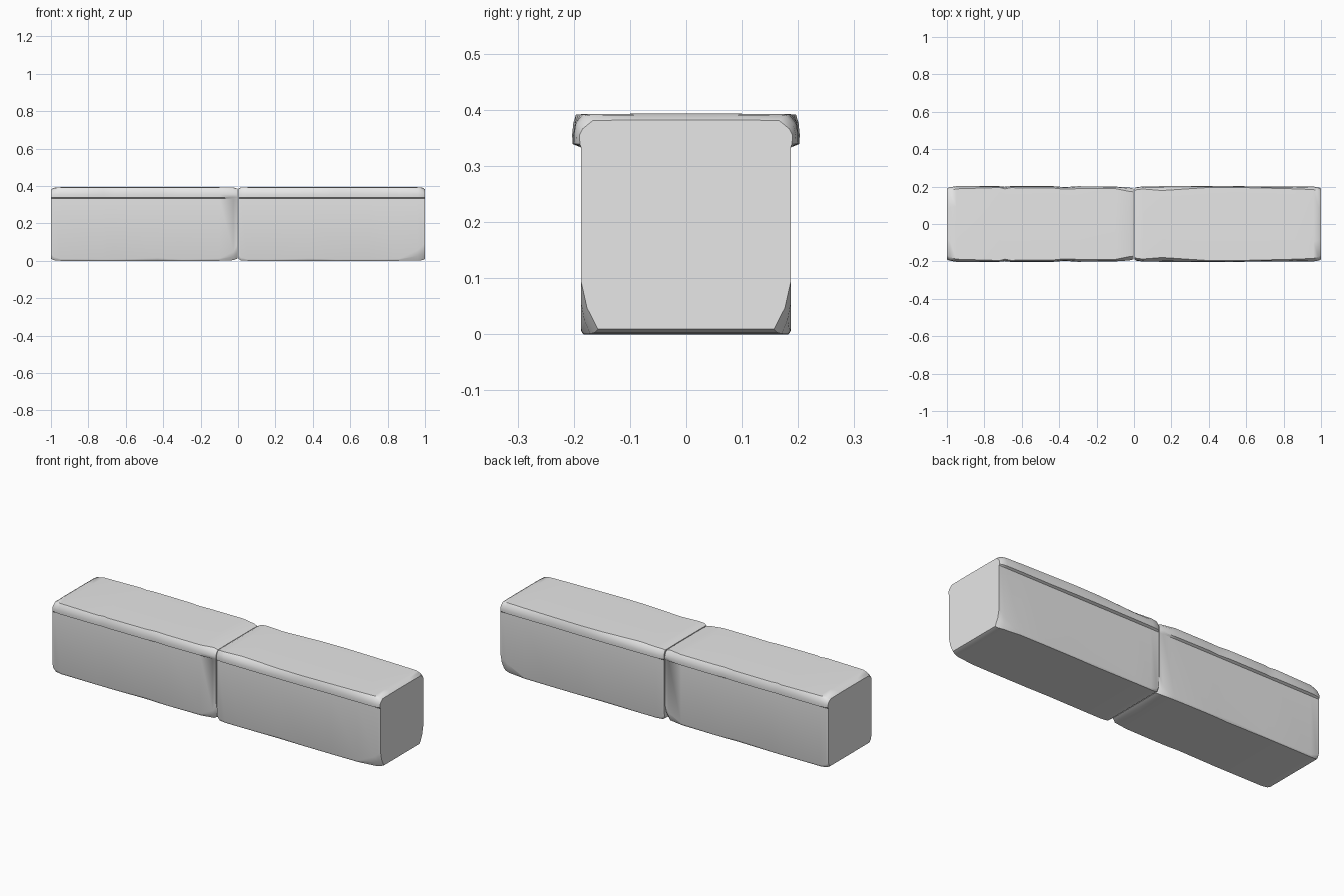
import bpy, bmesh

stone = bpy.data.materials.new("stone_grey")
stone.diffuse_color = (0.8, 0.8, 0.8, 1)

W = 0.187      # half width of the wall body


def half_profile(b, cy, cz, k, t, top):
    """Outline from bottom centre to top centre: chipped foot, straight body, rounded cap."""
    return [(0, b), (W - cy, b), (W - cy * 0.35, b + cz * 0.45), (W, b + cz),
            (W, 0.333), (k, 0.339), (k + 0.001, 0.355),
            (k - (k - t) * 0.2, top - 0.016), (t, top - 0.001),
            (t * 0.5, top), (0, top)]


def stone_block(name, stations):
    """Loft the mirrored profile through worn stations along x."""
    bm = bmesh.new()
    rings = []
    for x, *p in stations:
        half = half_profile(*p)
        full = half + [(-y, z) for y, z in reversed(half[1:-1])]
        rings.append([bm.verts.new((x, y, z)) for y, z in full])
    n = len(rings[0])
    for a, c in zip(rings, rings[1:]):
        for i in range(n):
            j = (i + 1) % n
            bm.faces.new((a[i], a[j], c[j], c[i]))
    bm.faces.new(rings[0])
    bm.faces.new(rings[-1])
    bmesh.ops.recalc_face_normals(bm, faces=bm.faces)
    mesh = bpy.data.meshes.new(name)
    bm.to_mesh(mesh)
    bm.free()
    mesh.materials.append(stone)
    ob = bpy.data.objects.new(name, mesh)
    bpy.context.collection.objects.link(ob)
    bpy.ops.object.select_all(action='DESELECT')
    ob.select_set(True)
    bpy.context.view_layer.objects.active = ob
    bpy.ops.object.shade_smooth_by_angle(angle=0.6)


# Stations: x, bottom z, foot chip width, foot chip height, cap half width, flat top half width, top z
stone_block("left_stone", [
    (-1.000, 0.010, 0.014, 0.030, 0.189, 0.166, 0.381),
    (-0.985, 0.003, 0.008, 0.018, 0.195, 0.176, 0.390),
    (-0.950, 0.000, 0.005, 0.010, 0.201, 0.188, 0.393),
    (-0.720, 0.000, 0.004, 0.007, 0.201, 0.195, 0.393),
    (-0.690, 0.000, 0.004, 0.007, 0.198, 0.188, 0.393),
    (-0.660, 0.000, 0.004, 0.007, 0.201, 0.194, 0.393),
    (-0.430, 0.000, 0.008, 0.014, 0.201, 0.192, 0.393),
    (-0.370, 0.000, 0.005, 0.010, 0.196, 0.186, 0.393),
    (-0.300, 0.000, 0.004, 0.007, 0.201, 0.189, 0.393),
    (-0.100, 0.000, 0.006, 0.012, 0.199, 0.189, 0.393),
    (-0.025, 0.003, 0.014, 0.045, 0.194, 0.174, 0.392),
    (-0.002, 0.012, 0.028, 0.080, 0.188, 0.172, 0.385),
])
stone_block("right_stone", [
    (0.002, 0.010, 0.012, 0.025, 0.189, 0.178, 0.386),
    (0.015, 0.002, 0.007, 0.014, 0.196, 0.184, 0.392),
    (0.050, 0.000, 0.004, 0.008, 0.200, 0.187, 0.393),
    (0.150, 0.000, 0.004, 0.007, 0.201, 0.179, 0.393),
    (0.380, 0.000, 0.006, 0.012, 0.202, 0.194, 0.393),
    (0.520, 0.000, 0.004, 0.007, 0.202, 0.196, 0.393),
    (0.700, 0.000, 0.004, 0.007, 0.199, 0.192, 0.393),
    (0.860, 0.000, 0.005, 0.010, 0.200, 0.188, 0.393),
    (0.960, 0.001, 0.016, 0.055, 0.199, 0.184, 0.393),
    (0.985, 0.003, 0.024, 0.075, 0.195, 0.176, 0.391),
    (1.000, 0.009, 0.030, 0.085, 0.189, 0.166, 0.382),
])
